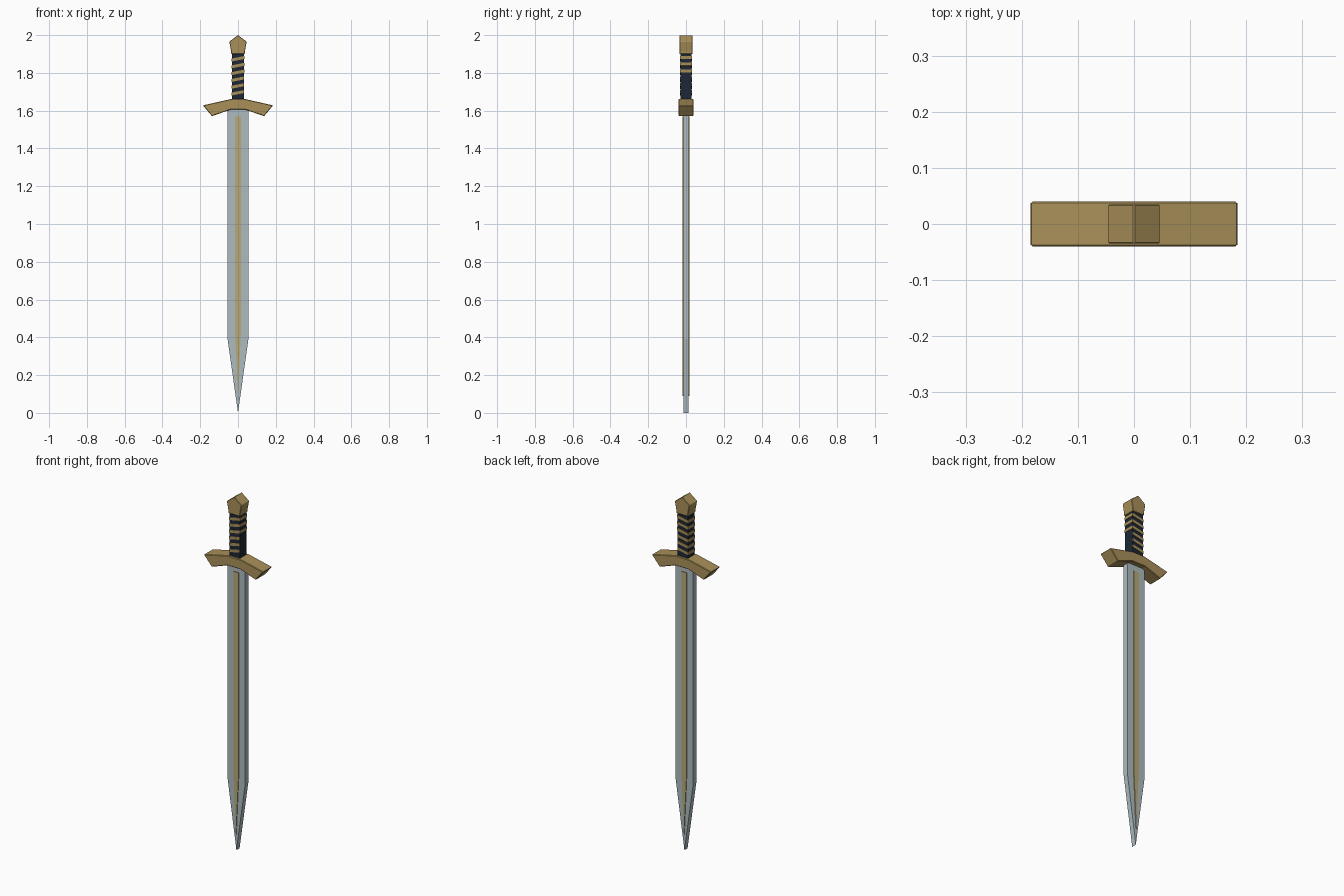
import bpy, bmesh, math
from mathutils import Matrix

if "Cube" in bpy.data.objects:
    bpy.data.objects.remove(bpy.data.objects["Cube"])


def material(name, rgb):
    m = bpy.data.materials.new(name)
    m.diffuse_color = (*rgb, 1)
    m.use_nodes = True
    m.node_tree.nodes["Principled BSDF"].inputs["Base Color"].default_value = m.diffuse_color
    return m


GOLD = material("gold", (0.40, 0.28, 0.10))
STEEL = material("steel", (0.42, 0.50, 0.53))
DARK = material("dark_leather", (0.012, 0.02, 0.035))
INLAY = material("inlay_gold", (0.48, 0.40, 0.18))


def finish(name, bm, mat, bevel=0):
    bmesh.ops.recalc_face_normals(bm, faces=bm.faces)
    mesh = bpy.data.meshes.new(name)
    bm.to_mesh(mesh)
    bm.free()
    mesh.materials.append(mat)
    ob = bpy.data.objects.new(name, mesh)
    bpy.context.collection.objects.link(ob)
    if bevel:
        mod = ob.modifiers.new("bevel", "BEVEL")
        mod.width = bevel
        mod.segments = 1
    return ob


def slab(name, half, depth, mat, bevel=0):
    """Mirror a right-hand (x, z) outline and extrude it to +-depth in y."""
    left = [(-x, z) for x, z in reversed(half) if x > 0]
    bm = bmesh.new()
    face = bm.faces.new([bm.verts.new((x, -depth, z)) for x, z in half + left])
    ext = bmesh.ops.extrude_face_region(bm, geom=[face])
    verts = [v for v in ext["geom"] if isinstance(v, bmesh.types.BMVert)]
    bmesh.ops.translate(bm, verts=verts, vec=(0, 2 * depth, 0))
    return finish(name, bm, mat, bevel)


# blade and the raised inlay showing on both faces
slab("blade", [(0, 0), (0.055, 0.39), (0.055, 1.62)], 0.014, STEEL)
slab("blade_inlay", [(0, 0.09), (0.016, 0.44), (0.016, 1.57)], 0.018, INLAY)

# swept crossguard
slab("crossguard", [(0.04, 1.605), (0.138, 1.571), (0.186, 1.628), (0.04, 1.661)],
     0.04, GOLD, 0.003)

# grip
slab("grip", [(0.033, 1.65), (0.033, 1.91)], 0.029, DARK)

# tilted wraps; the lower ones stop short of the right face
for i in range(6):
    z = 1.875 - 0.036 * i
    right = 0.0355 if i < 3 else 0.0325
    left = -0.0355
    bm = bmesh.new()
    bmesh.ops.create_cube(bm, size=1)
    bmesh.ops.scale(bm, verts=bm.verts, vec=(right - left, 0.063, 0.016))
    bmesh.ops.transform(bm, verts=bm.verts, matrix=Matrix.Shear("XY", 4, (0, 0)))
    for v in bm.verts:
        v.co.x += (right + left) / 2
        v.co.z += z + 0.2 * v.co.x
    finish(f"grip_wrap_{i + 1}", bm, GOLD)

# pommel
slab("pommel", [(0.036, 1.9), (0.036, 1.912), (0.046, 1.965), (0, 2.0)], 0.035, GOLD, 0.002)
